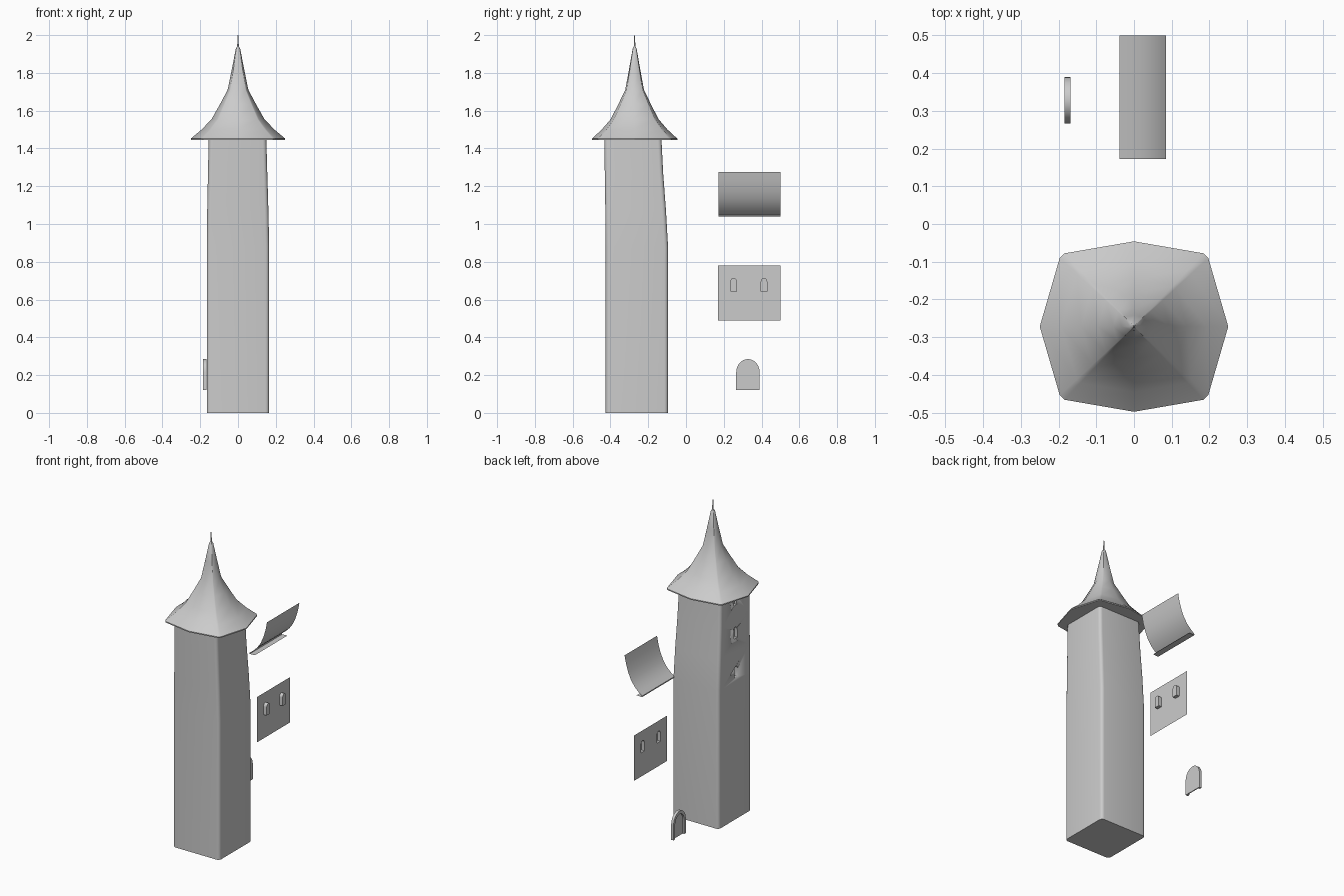
import bpy, bmesh, math

if "Cube" in bpy.data.objects:
    bpy.data.objects.remove(bpy.data.objects["Cube"])


def finish(name, bm, angle=35, closed=True):
    if closed:
        bmesh.ops.recalc_face_normals(bm, faces=bm.faces)
    me = bpy.data.meshes.new(name)
    bm.to_mesh(me)
    bm.free()
    ob = bpy.data.objects.new(name, me)
    bpy.context.collection.objects.link(ob)
    bpy.ops.object.select_all(action='DESELECT')
    ob.select_set(True)
    bpy.context.view_layer.objects.active = ob
    bpy.ops.object.shade_smooth_by_angle(angle=math.radians(angle))
    return ob


def loft(bm, rings, wrap=True, caps=True):
    vs = [[bm.verts.new(p) for p in r] for r in rings]
    n = len(vs[0])
    for a, b in zip(vs, vs[1:]):
        for i in range(n if wrap else n - 1):
            j = (i + 1) % n
            bm.faces.new((a[i], a[j], b[j], b[i]))
    if caps:
        bm.faces.new(vs[0][::-1])
        bm.faces.new(vs[-1])


def arch(y, z, w, h, rise, n=10):
    # open outline from lower left, over the arch, to lower right (y, z)
    pts = [(y - w / 2, z)]
    for i in range(n + 1):
        t = math.pi * (1 - i / n)
        pts.append((y + w / 2 * math.cos(t), z + h - rise + rise * math.sin(t)))
    return pts + [(y + w / 2, z)]


# tower shaft: rounded square rings, tapering above mid height
def rounded_rect(x0, x1, y0, y1, z, r=0.02, n=4):
    pts = []
    corners = ((x1 - r, y1 - r), (x0 + r, y1 - r), (x0 + r, y0 + r), (x1 - r, y0 + r))
    for k, (cx, cy) in enumerate(corners):
        for i in range(n + 1):
            t = math.pi / 2 * (k + i / n)
            pts.append((cx + r * math.cos(t), cy + r * math.sin(t), z))
    return pts


bm = bmesh.new()
loft(bm, [rounded_rect(*s) for s in (
    (-0.165, 0.165, -0.425, -0.095, 0),
    (-0.165, 0.165, -0.425, -0.095, 0.88),
    (-0.163, 0.161, -0.427, -0.106, 1.07),
    (-0.159, 0.155, -0.43, -0.121, 1.27),
    (-0.155, 0.15, -0.432, -0.13, 1.452))])
tower = finish("tower_shaft", bm)

# window niches on the left wall
bm = bmesh.new()
for z in (0.905, 1.105, 1.155, 1.365)[0::1]:
    if z == 1.105:
        continue
    o = arch(-0.272, z, 0.035, 0.072, 0.02)
    loft(bm, [[(x, *p) for p in o] for x in (-0.22, -0.142)])
cutter = finish("window_cutter", bm)
cutter.hide_render = True
cutter.hide_viewport = True
mod = tower.modifiers.new("windows", 'BOOLEAN')
mod.operation = 'DIFFERENCE'
mod.solver = 'EXACT'
mod.object = cutter

# flared spire roof
quarter = [(0.25, 0), (0.197, 0.182), (0.185, 0.194), (0, 0.226)]
outline = quarter + [(-x, y) for x, y in quarter[2::-1]]
outline += [(x, -y) for x, y in outline[5:0:-1]]
bm = bmesh.new()
loft(bm, [[(x * f, -0.272 + y * f, z) for x, y in outline] for f, z in (
    (1, 1.445), (1, 1.452), (0.77, 1.50), (0.56, 1.555), (0.38, 1.635),
    (0.22, 1.71), (0.13, 1.82), (0.045, 1.93), (0.018, 1.94), (0.008, 2.0))])
finish("spire_roof", bm, 32)

# detached wall panel with two niches
bm = bmesh.new()
X = 0.017
edges, niches = [], []
loops = [[(0.17, 0.49), (0.5, 0.49), (0.5, 0.78), (0.17, 0.78)]]
loops += [arch(y, 0.642, 0.035, 0.072, 0.02) for y in (0.252, 0.413)]
for k, lp in enumerate(loops):
    vs = [bm.verts.new((X, *p)) for p in lp]
    edges += [bm.edges.new((vs[i - 1], vs[i])) for i in range(len(vs))]
    if k:
        niches.append(vs)
bmesh.ops.triangle_fill(bm, edges=edges, use_beauty=True, normal=(-1, 0, 0))
for vs in niches:
    back = [bm.verts.new((X + 0.022, v.co.y, v.co.z)) for v in vs]
    for i in range(len(vs)):
        bm.faces.new((vs[i - 1], vs[i], back[i], back[i - 1]))
    bm.faces.new(back)
finish("wall_panel", bm)

# detached curved roof panel with a small soffit
profile = [(0.0, 1.042), (-0.038, 1.04), (-0.038, 1.047), (-0.012, 1.068), (0.015, 1.094),
           (0.04, 1.13), (0.06, 1.175), (0.075, 1.225), (0.085, 1.275)]
bm = bmesh.new()
loft(bm, [[(x, y, z) for x, z in profile] for y in (0.172, 0.5)], wrap=False, caps=False)
finish("roof_panel", bm)

# detached arched door: raised surround and thin leaf
outer = arch(0.328, 0.12, 0.124, 0.165, 0.07, 14)
inner = arch(0.328, 0.12, 0.092, 0.145, 0.055, 14)
bm = bmesh.new()
loft(bm, [[(-0.185, *o), (-0.185, *i), (-0.168, *i), (-0.168, *o)] for o, i in zip(outer, inner)])
finish("door_surround", bm)
bm = bmesh.new()
loft(bm, [[(x, *p) for p in inner] for x in (-0.174, -0.168)])
finish("door_leaf", bm)
